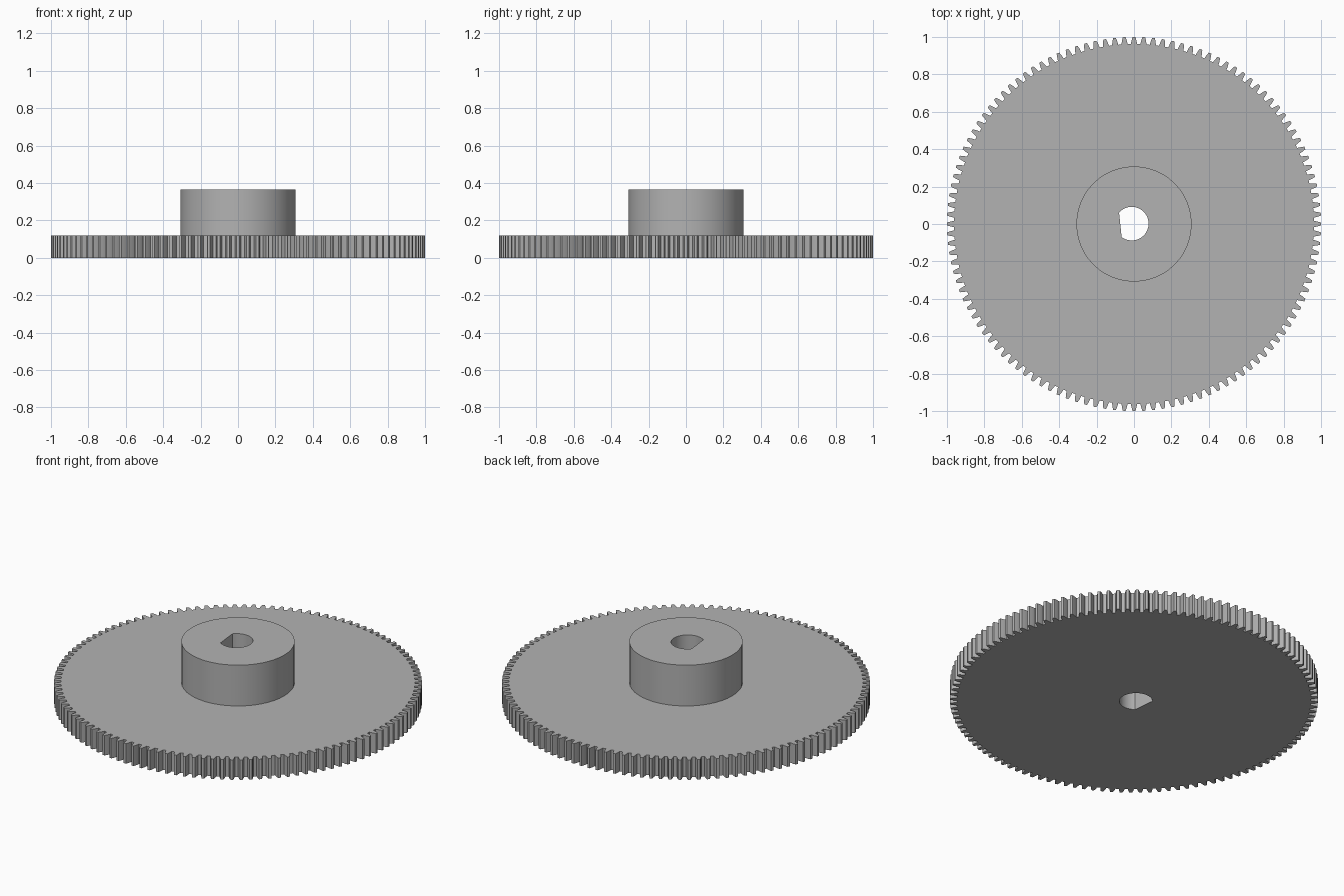
import bpy, bmesh
from math import radians, cos, sin, pi

default = bpy.data.objects.get("Cube")
if default:
    bpy.data.objects.remove(default, do_unlink=True)

# One plain grey for everything
grey = bpy.data.materials.new("plain grey")
grey.use_nodes = True
colour = (0.45, 0.45, 0.45, 1)
grey.diffuse_color = colour
grey.node_tree.nodes["Principled BSDF"].inputs["Base Color"].default_value = colour


def arc(radius, start, end, steps, cx=0, cy=0):
    """Points along an arc, both ends included (degrees)."""
    angles = [radians(start + (end - start) * i / steps) for i in range(steps + 1)]
    return [(cx + radius * cos(a), cy + radius * sin(a)) for a in angles]


def gear_outline(teeth, levels):
    """Toothed outline; levels are (radius, half width in pitches), root to tip."""
    pitch = 2 * pi / teeth
    flank = [(r, -w) for r, w in levels] + [(r, w) for r, w in reversed(levels)]
    return [(r * cos((t + w) * pitch), r * sin((t + w) * pitch))
            for t in range(teeth) for r, w in flank]


def extruded_part(name, outlines, bottom, top):
    """Fill an outline with its hole, then extrude it upwards."""
    bm = bmesh.new()
    edges = []
    for points in outlines:
        verts = [bm.verts.new((x, y, bottom)) for x, y in points]
        edges += [bm.edges.new((a, b)) for a, b in zip(verts, verts[1:] + verts[:1])]
    bmesh.ops.triangle_fill(bm, edges=edges, use_beauty=True)
    result = bmesh.ops.extrude_face_region(bm, geom=bm.faces[:], use_keep_orig=True)
    for v in result["geom"]:
        if isinstance(v, bmesh.types.BMVert):
            v.co.z = top
    bmesh.ops.recalc_face_normals(bm, faces=bm.faces[:])
    mesh = bpy.data.meshes.new(name)
    bm.to_mesh(mesh)
    bm.free()
    mesh.materials.append(grey)
    obj = bpy.data.objects.new(name, mesh)
    bpy.context.collection.objects.link(obj)
    bpy.ops.object.select_all(action="DESELECT")
    obj.select_set(True)
    bpy.context.view_layer.objects.active = obj
    bpy.ops.object.shade_smooth_by_angle(angle=radians(25))
    return obj


# D-shaped shaft hole, shared by both parts
shaft_hole = arc(0.09, -127, 139, 30, cx=-0.012, cy=0.002)

# Toothed wheel
teeth = gear_outline(120, [(0.962, 0.32), (0.972, 0.29), (0.985, 0.23), (1.0, 0.14)])
extruded_part("gear_wheel", [teeth, shaft_hole], 0, 0.12)

# Raised hub
extruded_part("hub", [arc(0.308, 0, 360, 48)[:-1], shaft_hole], 0.12, 0.365)
